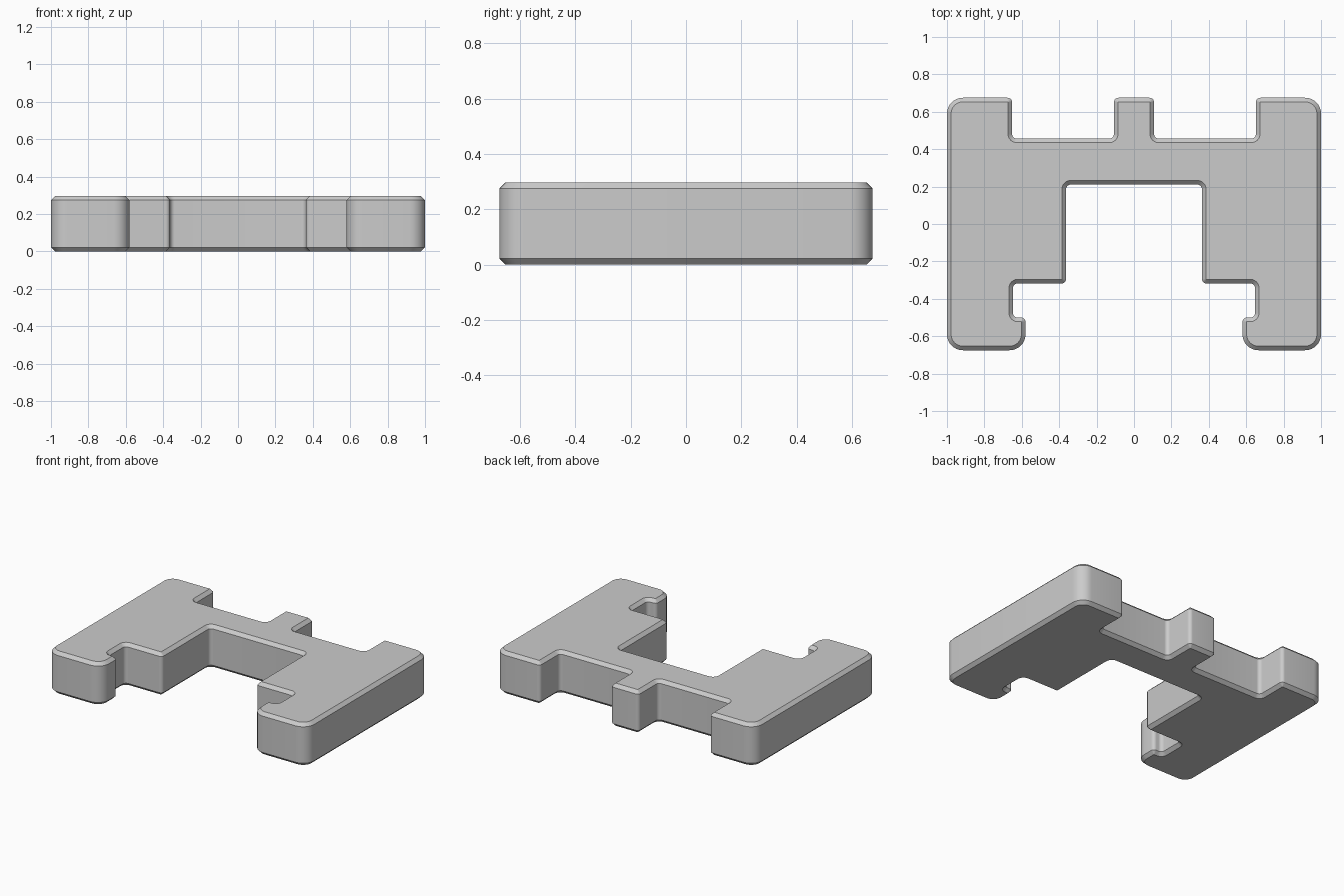
import bpy, bmesh, math
from mathutils import Vector

cube = bpy.data.objects.get("Cube")
if cube:
    bpy.data.objects.remove(cube, do_unlink=True)

HEIGHT, CHAMFER, STEPS = 0.297, 0.022, 8
SMALL, INNER, LARGE = 0.024, 0.025, 0.085

# Left half of the outline, counter-clockwise: x, y, corner radius
half = [
    (0.363, 0.211, INNER),      # central opening
    (0.363, -0.318, SMALL),
    (0.647, -0.318, INNER),     # slot behind the hook
    (0.647, -0.5, INNER),
    (0.58, -0.5, SMALL),        # hook tip
    (0.58, -0.675, LARGE),
    (1.0, -0.675, LARGE),       # outer side
    (1.0, 0.675, LARGE),
    (0.652, 0.675, SMALL),      # rear notch
    (0.652, 0.457, INNER),
    (0.107, 0.457, INNER),
    (0.107, 0.675, SMALL),      # rear centre tab
]
outline = half + [(-x, y, r) for x, y, r in reversed(half)]


def rounded_ring(inset):
    """Outline with filleted corners, moved inwards by inset."""
    ring = []
    for i, (x, y, r) in enumerate(outline):
        p = Vector((x, y))
        before = (Vector(outline[i - 1][:2]) - p).normalized()
        after = (Vector(outline[(i + 1) % len(outline)][:2]) - p).normalized()
        centre = p + r * (before + after)
        convex = after.x * before.y - after.y * before.x > 0
        radius = r - inset if convex else r + inset
        for s in range(STEPS + 1):
            t = s / STEPS * math.pi / 2
            ring.append(centre - radius * (after * math.cos(t) + before * math.sin(t)))
    return ring


# Body: four stacked rings give straight walls with chamfered rims
bm = bmesh.new()
levels = [(0, CHAMFER), (CHAMFER, 0), (HEIGHT - CHAMFER, 0), (HEIGHT, CHAMFER)]
rings = [[bm.verts.new((p.x, p.y, z)) for p in rounded_ring(inset)] for z, inset in levels]
for low, high in zip(rings, rings[1:]):
    for i in range(len(low)):
        j = (i + 1) % len(low)
        bm.faces.new((low[i], low[j], high[j], high[i]))
bm.faces.new(reversed(rings[0]))
bm.faces.new(rings[-1])

mesh = bpy.data.meshes.new("bracket_body")
bm.to_mesh(mesh)
bm.free()
body = bpy.data.objects.new("bracket_body", mesh)
bpy.context.collection.objects.link(body)

# Plain grey
grey = bpy.data.materials.new("plain_grey")
grey.use_nodes = True
colour = (0.6, 0.6, 0.6, 1)
grey.diffuse_color = colour
grey.node_tree.nodes["Principled BSDF"].inputs["Base Color"].default_value = colour
mesh.materials.append(grey)

# Smooth fillets, crisp chamfer edges
bpy.ops.object.select_all(action='DESELECT')
body.select_set(True)
bpy.context.view_layer.objects.active = body
bpy.ops.object.shade_smooth_by_angle(angle=math.radians(30))
